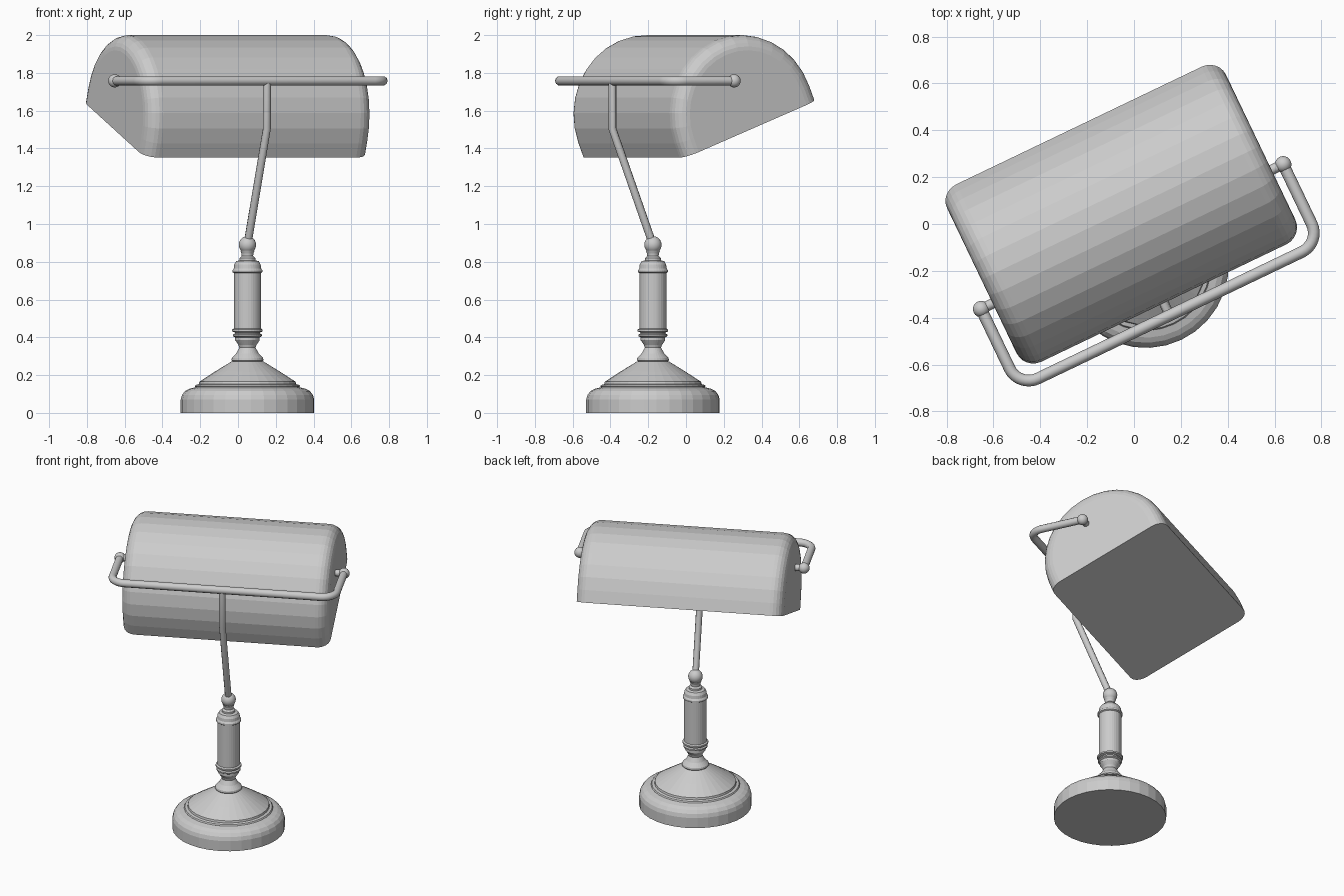
import bpy, bmesh, math
from math import sin, cos, pi, radians

if "Cube" in bpy.data.objects:
    bpy.data.objects.remove(bpy.data.objects["Cube"])

# The whole lamp is turned about the upright stem axis
LOC, TURN = (0.05, -0.175, 0), radians(25.6)


def place(obj, smooth=None):
    obj.location = LOC
    obj.rotation_euler = (0, 0, TURN)
    bpy.ops.object.select_all(action='DESELECT')
    obj.select_set(True)
    bpy.context.view_layer.objects.active = obj
    if obj.type == 'CURVE':
        bpy.ops.object.convert(target='MESH')
        obj = bpy.context.object
    if smooth:
        bpy.ops.object.shade_smooth_by_angle(angle=radians(smooth))
    return obj


def from_bmesh(name, bm, smooth=None):
    bmesh.ops.recalc_face_normals(bm, faces=bm.faces)
    me = bpy.data.meshes.new(name)
    bm.to_mesh(me)
    bm.free()
    obj = bpy.data.objects.new(name, me)
    bpy.context.collection.objects.link(obj)
    return place(obj, smooth)


def loft(bm, rings):
    """Skin closed rings of points and cap both ends."""
    vs = [[bm.verts.new(p) for p in ring] for ring in rings]
    n = len(vs[0])
    for a, b in zip(vs, vs[1:]):
        for i in range(n):
            j = (i + 1) % n
            bm.faces.new((a[i], a[j], b[j], b[i]))
    bm.faces.new(vs[0])
    bm.faces.new(vs[-1])


def lathe(name, profile, sides=32):
    bm = bmesh.new()
    loft(bm, [[(r * cos(2 * pi * i / sides), r * sin(2 * pi * i / sides), z)
               for i in range(sides)] for r, z in profile])
    return from_bmesh(name, bm)


def ball(name, pos, r):
    bm = bmesh.new()
    bmesh.ops.create_uvsphere(bm, u_segments=20, v_segments=12, radius=r)
    bmesh.ops.translate(bm, verts=bm.verts, vec=pos)
    return from_bmesh(name, bm, 40)


def tube(name, pts, r):
    cu = bpy.data.curves.new(name, 'CURVE')
    cu.dimensions = '3D'
    cu.bevel_depth = r
    cu.bevel_resolution = 3
    cu.use_fill_caps = True
    sp = cu.splines.new('POLY')
    sp.points.add(len(pts) - 1)
    for p, co in zip(sp.points, pts):
        p.co = (*co, 1)
    obj = bpy.data.objects.new(name, cu)
    bpy.context.collection.objects.link(obj)
    return place(obj, 40)


# Round base with stepped cone
lathe("base_plate", [(.354, 0), (.354, .07), (.347, .095), (.332, .115),
                     (.31, .127), (.27, .137)])
lathe("base_cone", [(.26, .13), (.28, .14), (.275, .148), (.258, .152),
                    (.255, .165), (.17, .22), (.085, .272)])

# Turned column
lathe("column", [(.075, .268), (.085, .278), (.083, .29), (.06, .315),
                 (.043, .345), (.048, .36), (.065, .385), (.065, .40),
                 (.076, .406), (.076, .415), (.066, .42), (.066, .426),
                 (.081, .431), (.081, .441), (.071, .447), (.071, .74),
                 (.079, .745), (.079, .755), (.072, .765), (.07, .785),
                 (.06, .803), (.042, .808), (.042, .82), (.03, .83),
                 (.032, .845), (.038, .86)])
ball("column_ball", (0, 0, .89), .046)

# Bent arm rising to the yoke bar
BAR_Z, BAR_Y, BAR_X, PIVOT_Y = 1.758, -.238, .715, .134
tube("arm", [(0, 0, .89), (0, BAR_Y, 1.505), (0, BAR_Y, BAR_Z)], .021)

# Yoke bar with rounded corners
f = .09
right = [(BAR_X - f + f * sin(a), BAR_Y + f - f * cos(a), BAR_Z)
         for a in (pi / 2 * i / 8 for i in range(9))]
right.append((BAR_X, PIVOT_Y, BAR_Z))
left = [(-x, y, z) for x, y, z in reversed(right)]
tube("yoke_bar", left + right, .025)

# Pivot balls and pins
for side, s in (("left", -1), ("right", 1)):
    ball("pivot_ball_" + side, (s * BAR_X, PIVOT_Y, BAR_Z), .035)
    tube("pivot_pin_" + side, [(s * .64, PIVOT_Y, BAR_Z),
                               (s * BAR_X, PIVOT_Y, BAR_Z)], .022)

# Shade: tilted half-round section with short straight legs and rounded ends
CY, CZ, R, LEG, HALF, FIL = .24, 1.58, .42, .08, .66, .08
TILT = radians(21.5)


def section(x, inset):
    r = R - inset
    pts = [(r, -LEG)]
    pts += [(r * cos(pi * i / 16), r * sin(pi * i / 16)) for i in range(17)]
    pts += [(-r, -LEG)]
    return [(x, CY + a * cos(TILT) - b * sin(TILT),
             CZ + a * sin(TILT) + b * cos(TILT)) for a, b in pts]


steps = [pi / 2 * i / 6 for i in range(7)]
end = [(HALF - FIL + FIL * sin(a), FIL * (1 - cos(a))) for a in steps]
bm = bmesh.new()
loft(bm, [section(-x, d) for x, d in reversed(end)] +
     [section(x, d) for x, d in end])
from_bmesh("shade", bm)
